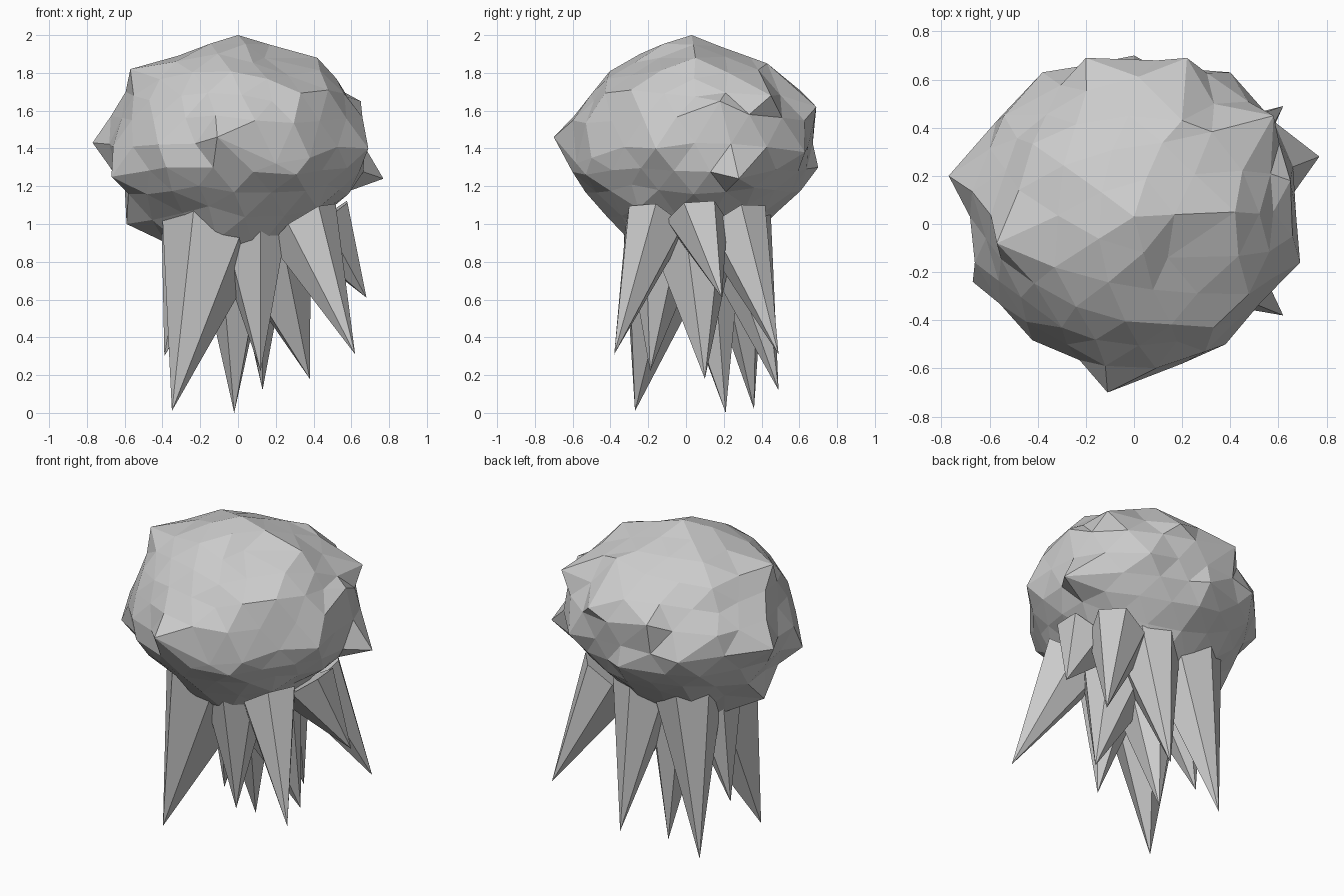
import bpy, bmesh, math, random
from mathutils import Vector

random.seed(7)
cube = bpy.data.objects.get("Cube")
if cube:
    bpy.data.objects.remove(cube, do_unlink=True)

# One plain grey
grey = bpy.data.materials.new("light_grey")
grey.use_nodes = True
colour = (0.6, 0.6, 0.6, 1.0)
grey.diffuse_color = colour
grey.node_tree.nodes["Principled BSDF"].inputs["Base Color"].default_value = colour


def finish(bm, name):
    bmesh.ops.recalc_face_normals(bm, faces=bm.faces)
    mesh = bpy.data.meshes.new(name)
    bm.to_mesh(mesh)
    bm.free()
    mesh.materials.append(grey)
    obj = bpy.data.objects.new(name, mesh)
    bpy.context.collection.objects.link(obj)
    return obj


# Bell: a lumpy, flattened icosphere whose underside hangs down in the middle
bm = bmesh.new()
bmesh.ops.create_icosphere(bm, subdivisions=3, radius=1.0)
for v in bm.verts:
    n = v.co.copy()
    k = random.uniform(0.95, 1.02)
    height = 0.54 * n.z if n.z > 0 else 0.49 * n.z - 0.3 * n.z ** 8
    v.co = Vector((0.68 * n.x * k, 0.04 + 0.65 * n.y * k, 1.42 + height * k))

# Prominent lumps of the bell, each pulling the closest free corner
lumps = [
    (0, 0.03, 2.0), (-0.77, 0.2, 1.43), (0.77, 0.28, 1.24), (-0.11, -0.7, 1.46),
    (-0.33, -0.18, 1.86), (0.42, 0.05, 1.88), (-0.57, -0.08, 1.82), (0.58, 0.45, 1.68),
    (0.22, 0.69, 1.62), (-0.2, 0.69, 1.62), (-0.3, -0.43, 1.68), (0.14, -0.14, 1.88),
    (0.69, -0.16, 1.4), (-0.67, -0.24, 1.25), (-0.54, 0.45, 1.55), (0.2, 0.43, 1.85),
    (0.0, 0.7, 1.3), (-0.59, 0.04, 1.0), (-0.38, 0.15, 0.9), (0.65, 0.18, 1.65),
    (0.4, 0.63, 1.38), (-0.38, 0.63, 1.4), (0.2, -0.58, 1.32), (0.38, -0.5, 1.35),
    (-0.38, -0.5, 1.3),
]
pulls = {}
for target in map(Vector, lumps):
    nearest = min((v for v in bm.verts if v not in pulls),
                  key=lambda v: ((v.co - target).length, v.index))
    pulls[nearest] = target - nearest.co
# Corners next to a lump follow it part of the way
drift = {}
for v in bm.verts:
    near = [pulls[w] for w in (e.other_vert(v) for e in v.link_edges) if w in pulls]
    if near and v not in pulls:
        drift[v] = 0.25 * sum(near, Vector()) / len(near)
for v, move in {**pulls, **drift}.items():
    v.co += move
finish(bm, "bell")


# Tentacles: six-sided spikes, their inner root edges lower than the outer ones
def tentacle(name, root, tip, radius):
    root, tip = Vector(root), Vector(tip)
    outward = Vector((root.x, root.y, 0)).normalized()
    start = math.atan2(outward.y, outward.x) + math.pi / 6
    bm = bmesh.new()
    ring = []
    for i in range(6):
        a = start + math.tau * i / 6
        r = radius * random.uniform(0.95, 1.1)
        offset = Vector((r * math.cos(a), r * math.sin(a), 0))
        offset.z = 0.7 * offset.dot(outward)
        ring.append(bm.verts.new(root + offset))
    point = bm.verts.new(tip)
    bm.faces.new(ring)
    for i in range(6):
        bm.faces.new((ring[i], ring[(i + 1) % 6], point))
    return finish(bm, name)


spikes = [  # root, tip, root radius
    ((-0.14, -0.11, 0.95), (-0.35, -0.27, 0.01), 0.25),
    ((0.10, -0.14, 0.95), (0.12, -0.19, 0.22), 0.19),
    ((0.34, -0.17, 1.00), (0.62, -0.38, 0.31), 0.165),
    ((0.19, 0.05, 0.85), (0.38, 0.10, 0.18), 0.2),
    ((0.44, 0.05, 1.02), (0.68, 0.19, 0.61), 0.155),
    ((0.35, 0.27, 1.00), (0.62, 0.49, 0.31), 0.165),
    ((0.11, 0.26, 0.98), (0.13, 0.49, 0.12), 0.18),
    ((-0.02, 0.11, 0.85), (-0.02, 0.21, 0.0), 0.19),
    ((-0.20, 0.25, 0.98), (-0.35, 0.36, 0.02), 0.19),
    ((-0.24, 0.05, 0.97), (-0.39, 0.10, 0.30), 0.18),
]
for i, (root, tip, radius) in enumerate(spikes, 1):
    tentacle(f"tentacle_{i}", root, tip, radius)
